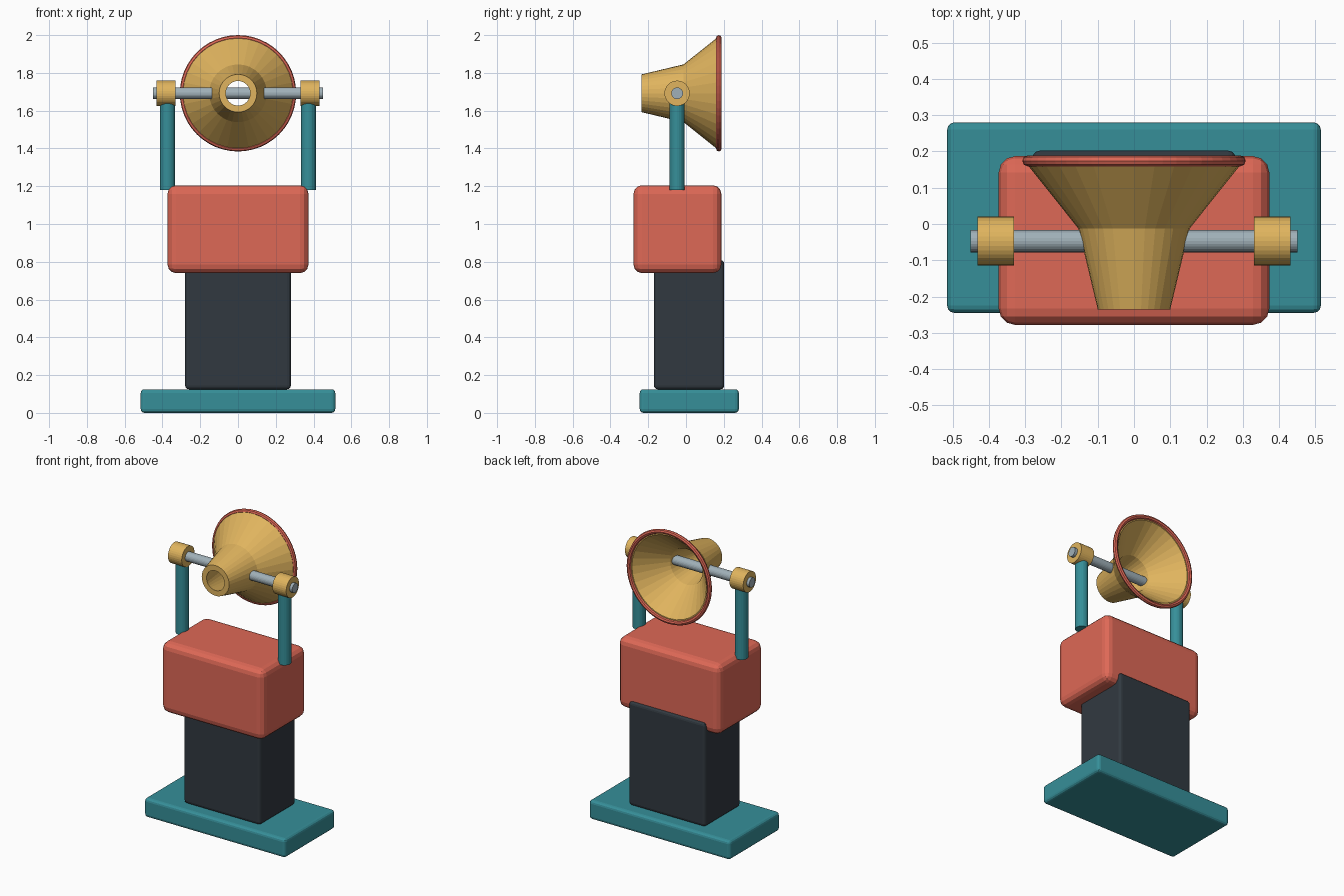
import bpy, bmesh, math
from mathutils import Matrix

if "Cube" in bpy.data.objects:
    bpy.data.objects.remove(bpy.data.objects["Cube"])


def material(name, r, g, b):
    lin = [((c / 255 + 0.055) / 1.055) ** 2.4 for c in (r, g, b)]
    m = bpy.data.materials.new(name)
    m.diffuse_color = (*lin, 1)
    m.use_nodes = True
    m.node_tree.nodes["Principled BSDF"].inputs["Base Color"].default_value = m.diffuse_color
    return m


TEAL = material("teal", 54, 143, 153)
RED = material("coral red", 222, 104, 86)
GOLD = material("gold", 224, 180, 94)
STEEL = material("steel", 160, 176, 184)
DARK = material("charcoal", 49, 57, 64)

AXLE_Y, AXLE_Z = -0.047, 1.692


def finish(name, bm, mat):
    bmesh.ops.recalc_face_normals(bm, faces=bm.faces)
    me = bpy.data.meshes.new(name)
    bm.to_mesh(me)
    bm.free()
    me.materials.append(mat)
    ob = bpy.data.objects.new(name, me)
    bpy.context.collection.objects.link(ob)
    return ob


def box(name, lo, hi, bevel, mat):
    bm = bmesh.new()
    bmesh.ops.create_cube(bm, size=1)
    for v in bm.verts:
        v.co = [(a + b) / 2 + c * (b - a) for a, b, c in zip(lo, hi, v.co)]
    ob = finish(name, bm, mat)
    mod = ob.modifiers.new("rounded edges", 'BEVEL')
    mod.width, mod.segments = bevel, 3
    return ob


def cylinder(name, radius, length, centre, mat, along_x=False, sides=24):
    bm = bmesh.new()
    bmesh.ops.create_cone(bm, cap_ends=True, segments=sides, radius1=radius,
                          radius2=radius, depth=length)
    if along_x:
        bm.transform(Matrix.Rotation(math.pi / 2, 4, 'Y'))
    bm.transform(Matrix.Translation(centre))
    return finish(name, bm, mat)


def lathe(name, profile, mat, sides=32):
    """Spin a closed (y, radius) profile about the horn axis."""
    bm = bmesh.new()
    rings = []
    for i in range(sides):
        a = 2 * math.pi * i / sides
        rings.append([bm.verts.new((r * math.sin(a), y, AXLE_Z + r * math.cos(a)))
                      for y, r in profile])
    n = len(profile)
    for i in range(sides):
        p, q = rings[i], rings[(i + 1) % sides]
        for j in range(n):
            k = (j + 1) % n
            bm.faces.new((p[j], p[k], q[k], q[j]))
    return finish(name, bm, mat)


# Base, column and body
box("base_plate", (-0.515, -0.245, 0), (0.515, 0.28, 0.125), 0.02, TEAL)
box("column", (-0.28, -0.17, 0.125), (0.28, 0.202, 0.81), 0.02, DARK)
box("body", (-0.373, -0.278, 0.74), (0.373, 0.187, 1.205), 0.045, RED)

# Posts and collars holding the axle
for side, s in (("left", -1), ("right", 1)):
    cylinder(side + "_post", 0.04, 0.46, (s * 0.373, AXLE_Y, 1.41), TEAL)
    cylinder(side + "_collar", 0.067, 0.1, (s * 0.381, AXLE_Y, AXLE_Z), GOLD, True, 32)
cylinder("axle", 0.031, 0.9, (0, AXLE_Y, AXLE_Z), STEEL, True)

# Hollow horn with narrow end at the front
lathe("horn", [(-0.235, 0.1), (-0.013, 0.153), (0.175, 0.303),
               (0.175, 0.272), (-0.005, 0.118), (-0.235, 0.065)], GOLD)

# Rounded rim on the wide end
lathe("horn_rim", [(0.174 + 0.015 * math.cos(t * math.pi / 4),
                    0.293 + 0.015 * math.sin(t * math.pi / 4)) for t in range(8)], RED, 48)
